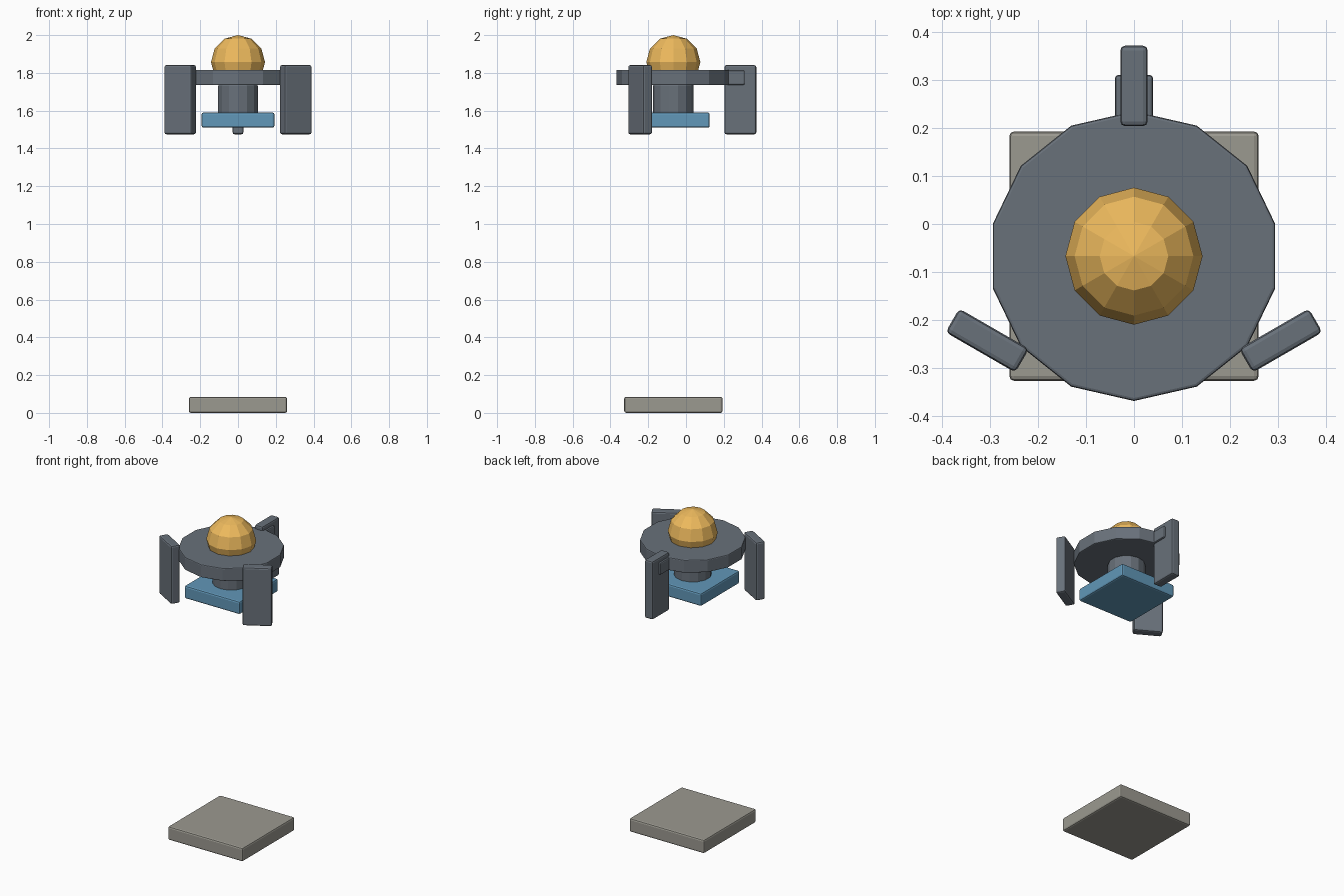
import bpy
from math import radians, pi

if "Cube" in bpy.data.objects:
    bpy.data.objects.remove(bpy.data.objects["Cube"])

CY = -0.067  # shared axis of base, disc, column and dome


def material(name, rgb):
    m = bpy.data.materials.new(name)
    m.diffuse_color = (*rgb, 1)
    m.use_nodes = True
    m.node_tree.nodes["Principled BSDF"].inputs["Base Color"].default_value = m.diffuse_color
    return m


DARK = material("dark_grey", (0.14, 0.165, 0.195))
STONE = material("warm_grey", (0.33, 0.32, 0.28))
BLUE = material("blue", (0.12, 0.31, 0.48))
GOLD = material("amber", (0.85, 0.49, 0.11))


def finish(name, mat, bevel=0.0, segments=2):
    ob = bpy.context.object
    ob.name = name
    ob.data.materials.append(mat)
    bpy.ops.object.transform_apply(location=False, rotation=False, scale=True)
    if bevel:
        mod = ob.modifiers.new("edge_bevel", "BEVEL")
        mod.width, mod.segments = bevel, segments
        mod.limit_method = "ANGLE"
    return ob


def box(name, center, size, mat, bevel=0.01, turn=0.0):
    bpy.ops.mesh.primitive_cube_add(size=1, location=center, rotation=(0, 0, radians(turn)))
    bpy.context.object.scale = size
    return finish(name, mat, bevel)


def drum(name, radius, z0, z1, mat, bevel):
    bpy.ops.mesh.primitive_cylinder_add(vertices=14, radius=radius, depth=z1 - z0,
                                        location=(0, CY, (z0 + z1) / 2))
    return finish(name, mat, bevel)


# ground plate and the floating plate under the head
box("base_plate", (0, CY, 0.0425), (0.52, 0.52, 0.085), STONE)
box("lower_plate", (0, CY, 1.55), (0.385, 0.385, 0.08), BLUE)

# column and fourteen-sided disc
drum("column", 0.108, 1.55, 1.738, DARK, 0.008)
drum("disc", 0.302, 1.735, 1.816, DARK, 0.006)

# faceted dome, a ball sunk into the disc
bpy.ops.mesh.primitive_uv_sphere_add(segments=12, ring_count=6, radius=0.143,
                                     location=(0, CY, 1.857))
finish("dome", GOLD)

# short arm carrying the rear fin
box("rear_arm", (0, 0.235, 1.775), (0.08, 0.152, 0.076), DARK, 0.008)

# three upright fins around the disc
fin_size = (0.168, 0.057, 0.366)
box("rear_fin", (0, 0.288, 1.658), fin_size, DARK, 0.01, 90)
for side, name in ((1, "right_fin"), (-1, "left_fin")):
    box(name, (side * 0.306, -0.243, 1.658), fin_size, DARK, 0.01, side * 30)
